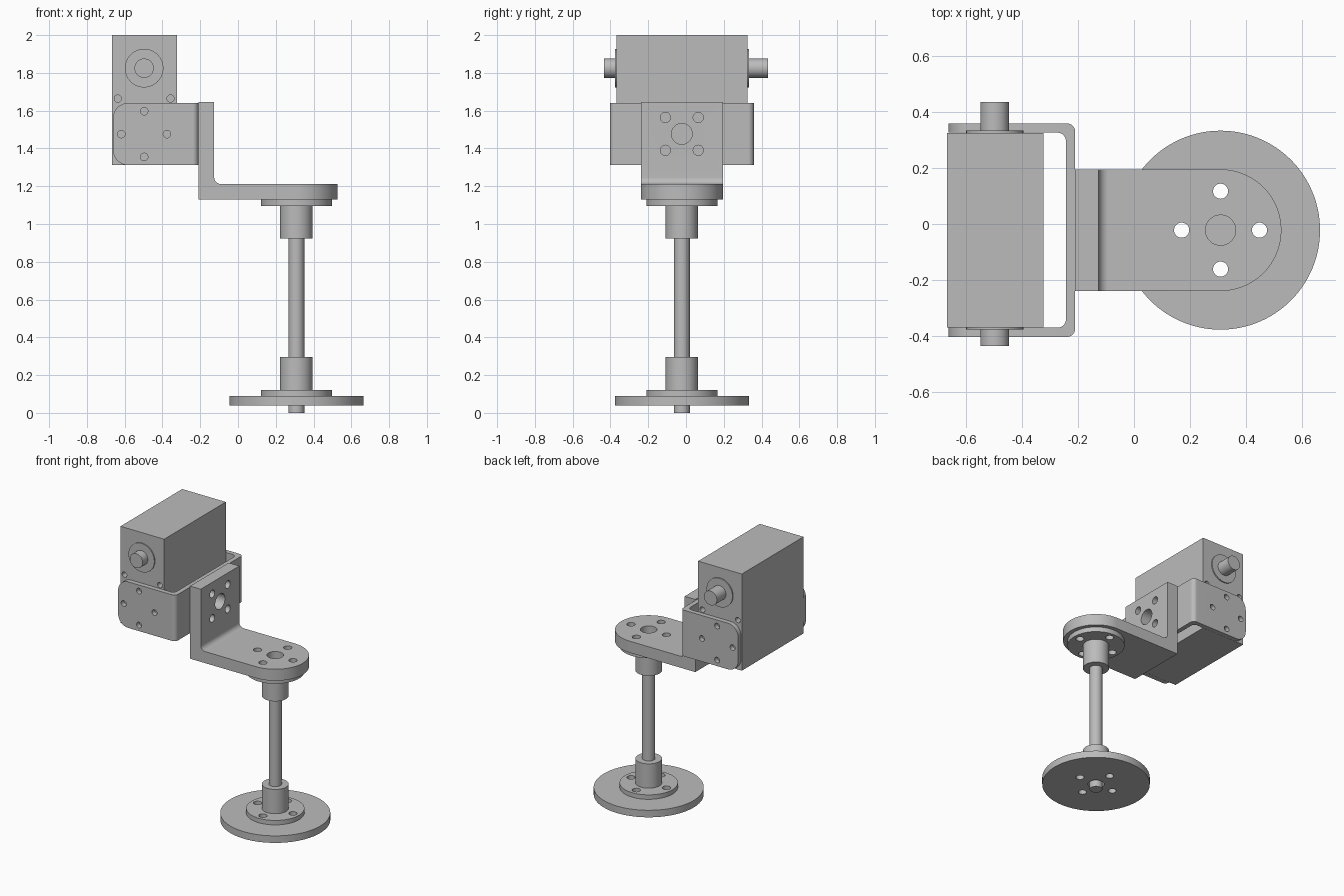
import bpy, bmesh, math
from mathutils import Vector

if "Cube" in bpy.data.objects:
    bpy.data.objects.remove(bpy.data.objects["Cube"])

metal = bpy.data.materials.new("grey_metal")
metal.use_nodes = True
GREY = (0.5, 0.5, 0.5, 1)
metal.diffuse_color = GREY
metal.node_tree.nodes["Principled BSDF"].inputs["Base Color"].default_value = GREY

CY = -0.022              # middle plane of the whole assembly
COL = (0.309, CY)        # column axis, x and y
MOUNT_Z = 1.477          # height of the bracket hole pattern
SERVO_X = -0.497         # servo shaft axis


def prism(name, pts, axis, lo, hi):
    """Extrude a 2D outline along an axis."""
    place = {"x": lambda u, v, w: (w, u, v),
             "y": lambda u, v, w: (u, w, v),
             "z": lambda u, v, w: (u, v, w)}[axis]
    bm = bmesh.new()
    face = bm.faces.new([bm.verts.new(place(u, v, lo)) for u, v in pts])
    new = bmesh.ops.extrude_face_region(bm, geom=[face])["geom"]
    move = Vector(place(0, 0, hi - lo))
    bmesh.ops.translate(bm, vec=move, verts=[g for g in new if isinstance(g, bmesh.types.BMVert)])
    bmesh.ops.recalc_face_normals(bm, faces=bm.faces)
    mesh = bpy.data.meshes.new(name)
    bm.to_mesh(mesh)
    bm.free()
    mesh.materials.append(metal)
    obj = bpy.data.objects.new(name, mesh)
    bpy.context.collection.objects.link(obj)
    return obj


def circle(u, v, r, n=64):
    return [(u + r * math.cos(math.tau * i / n), v + r * math.sin(math.tau * i / n))
            for i in range(n)]


def rect(u0, u1, v0, v1):
    return [(u0, v0), (u1, v0), (u1, v1), (u0, v1)]


def rounded(corners, steps=16):
    """Outline from (u, v, radius) corners, each filleted by its radius."""
    out = []
    for i, (u, v, r) in enumerate(corners):
        p = Vector((u, v))
        if r == 0:
            out.append(p)
            continue
        a = (Vector(corners[i - 1][:2]) - p).normalized()
        b = (Vector(corners[(i + 1) % len(corners)][:2]) - p).normalized()
        half = a.angle(b) / 2
        c = p + (a + b).normalized() * r / math.sin(half)
        s, e = p + a * r / math.tan(half) - c, p + b * r / math.tan(half) - c
        sweep = math.atan2(s.x * e.y - s.y * e.x, s.dot(e))
        for k in range(steps + 1):
            t = sweep * k / steps
            out.append(c + Vector((s.x * math.cos(t) - s.y * math.sin(t),
                                   s.x * math.sin(t) + s.y * math.cos(t))))
    return [q for i, q in enumerate(out) if (q - out[i - 1]).length > 1e-4]


def combine(obj, tool, operation):
    """Apply a boolean and discard the tool."""
    tool.hide_render = True
    mod = obj.modifiers.new("cut", "BOOLEAN")
    mod.operation, mod.solver, mod.object = operation, "EXACT", tool
    bpy.context.view_layer.objects.active = obj
    bpy.ops.object.modifier_apply(modifier=mod.name)
    bpy.data.objects.remove(tool)


def drill(obj, centres, r, axis, lo, hi):
    for u, v in centres:
        combine(obj, prism("cutter", circle(u, v, r, 32), axis, lo, hi), "DIFFERENCE")


def ring(u, v, r, turn=0.0):
    """Four hole centres around a point."""
    return [(u + r * math.cos(turn + k * math.pi / 2), v + r * math.sin(turn + k * math.pi / 2))
            for k in range(4)]


column_holes = ring(*COL, 0.139)

# Base disc and rod
disc = prism("base_disc", circle(*COL, 0.355, 128), "z", 0.04, 0.09)
drill(disc, column_holes, 0.027, "z", 0, 0.2)
drill(disc, [COL], 0.054, "z", 0, 0.2)
prism("column_rod", circle(*COL, 0.042), "z", 0, 1.12)

# Flanged hubs at both ends of the rod
for name, flange, hub in (("lower", (0.09, 0.122), (0.12, 0.295)),
                          ("upper", (1.095, 1.13), (0.922, 1.1))):
    plate = prism(name + "_flange", circle(*COL, 0.188), "z", *flange)
    drill(plate, column_holes, 0.027, "z", 0, 2)
    prism(name + "_hub", circle(*COL, 0.086), "z", *hub)

# L bracket: side profile trimmed by a round-ended plan
W = 0.217
END = COL[0] + W
l_bracket = prism("l_bracket", rounded([(-0.21, 1.13, 0), (0.6, 1.13, 0), (0.6, 1.212, 0),
                                        (-0.126, 1.212, 0.035), (-0.126, 1.647, 0),
                                        (-0.21, 1.647, 0)]), "y", CY - 0.4, CY + 0.4)
plan = rounded([(-0.3, CY - W, 0), (END, CY - W, W), (END, CY + W, W), (-0.3, CY + W, 0)], 32)
combine(l_bracket, prism("cutter", plan, "z", 1, 1.8), "INTERSECT")
drill(l_bracket, column_holes, 0.027, "z", 1, 1.4)
drill(l_bracket, [COL], 0.054, "z", 1, 1.4)

# U bracket: plan profile trimmed by a side outline with rounded arm ends
ARM, THICK, TIP, BACK = 0.381, 0.033, -0.662, -0.21
inner = ARM - THICK
u_bracket = prism("u_bracket", rounded([
    (TIP, CY - ARM, 0), (BACK, CY - ARM, 0.03), (BACK, CY + ARM, 0.03), (TIP, CY + ARM, 0),
    (TIP, CY + inner, 0), (BACK - THICK, CY + inner, 0.03),
    (BACK - THICK, CY - inner, 0.03), (TIP, CY - inner, 0)]), "z", 1.2, 1.8)
side = rounded([(TIP, 1.312, 0.08), (0, 1.312, 0), (0, 1.64, 0), (TIP, 1.64, 0.08)])
combine(u_bracket, prism("cutter", side, "y", -1, 1), "INTERSECT")
drill(u_bracket, ring(SERVO_X, 1.476, 0.121), 0.02, "y", -1, 1)

# Matching holes through the upright plate and the U bracket web
for part in (l_bracket, u_bracket):
    drill(part, ring(CY, MOUNT_Z, 0.123, math.pi / 4), 0.027, "x", -0.3, 0)
    drill(part, [(CY, MOUNT_Z)], 0.055, "x", -0.3, 0)

# Servo body with blind mounting holes on both ends
HALF = 0.347
body = prism("servo_body", rect(-0.667, -0.323, 1.312, 2.0), "y", CY - HALF, CY + HALF)
for s in (-1, 1):
    a, b = sorted((CY + s * (HALF - 0.05), CY + s * (HALF + 0.05)))
    drill(body, [(-0.636, 1.664), (-0.357, 1.664)], 0.019, "y", a, b)

# Output shaft and its collars
SHAFT_Z = 1.825
prism("servo_shaft", circle(SERVO_X, SHAFT_Z, 0.051), "y", CY - 0.413, CY + 0.457)
prism("shaft_collars", circle(SERVO_X, SHAFT_Z, 0.102), "y", CY - HALF - 0.008, CY + HALF + 0.008)

# Smooth the round walls and keep the edges crisp
for obj in bpy.context.scene.objects:
    if obj.type == "MESH" and metal.name in obj.data.materials:
        bpy.ops.object.select_all(action="DESELECT")
        obj.select_set(True)
        bpy.context.view_layer.objects.active = obj
        bpy.ops.object.shade_smooth_by_angle(angle=math.radians(30))
